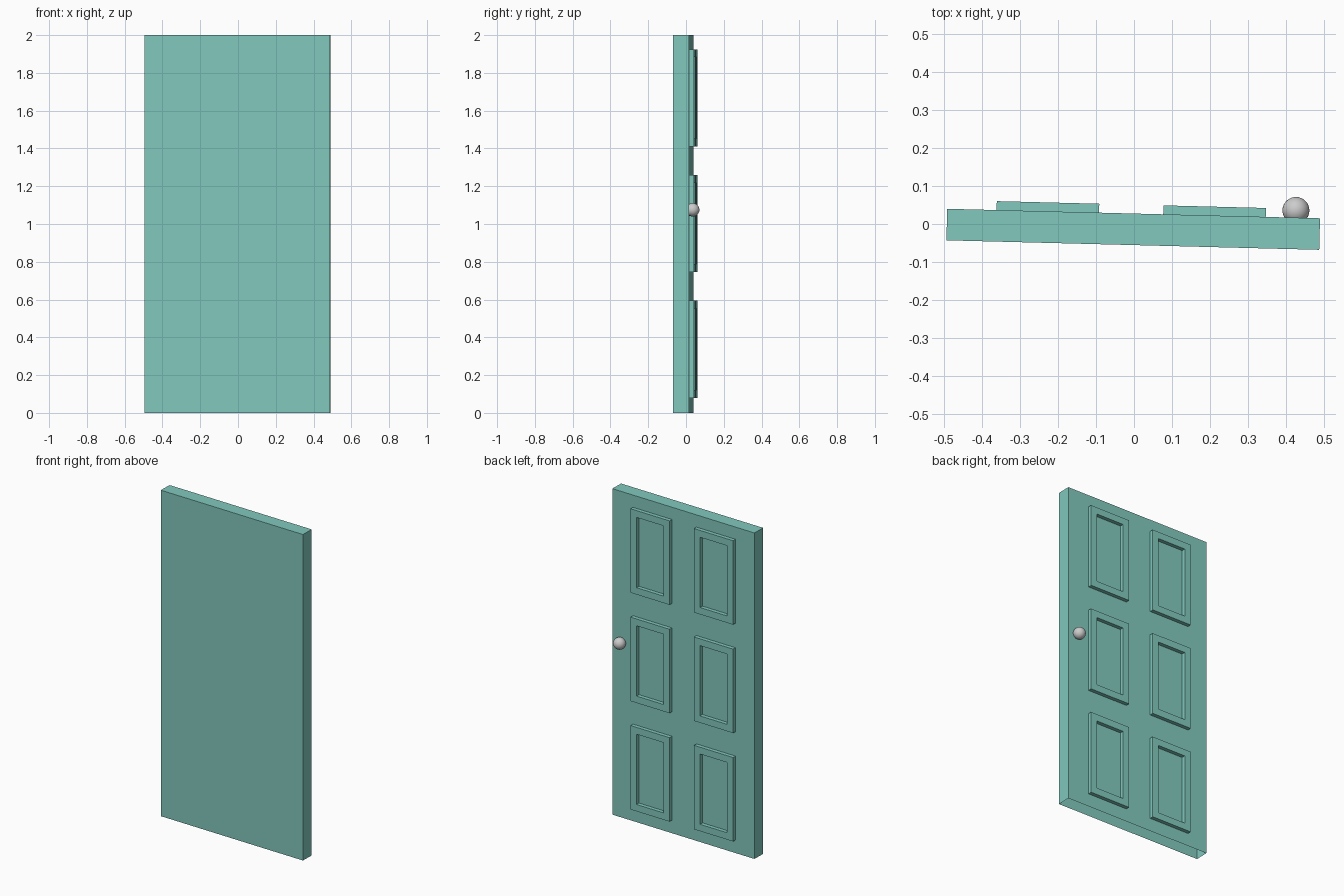
import bpy, bmesh
from math import radians
from mathutils import Matrix

if "Cube" in bpy.data.objects:
    bpy.data.objects.remove(bpy.data.objects["Cube"])

teal = bpy.data.materials.new("teal_paint")
teal.diffuse_color = (0.22, 0.58, 0.51, 1)
teal.use_nodes = True
teal.node_tree.nodes["Principled BSDF"].inputs["Base Color"].default_value = teal.diffuse_color

# The door hangs very slightly ajar; local origin is the middle of its panelled face
SWING = Matrix.Translation((-0.001, 0.0275, 0)) @ Matrix.Rotation(radians(-1.456), 4, 'Z')


def finish(name, bm, mat=None):
    me = bpy.data.meshes.new(name)
    bm.to_mesh(me)
    bm.free()
    ob = bpy.data.objects.new(name, me)
    bpy.context.collection.objects.link(ob)
    ob.matrix_world = SWING
    if mat:
        me.materials.append(mat)
    return ob


# Door slab, open along its underside
bm = bmesh.new()
bmesh.ops.create_cube(bm, size=1, matrix=Matrix.Translation((0, -0.0415, 1))
                      @ Matrix.Diagonal((0.982, 0.083, 2, 1)))
bm.normal_update()
bottom = [f for f in bm.faces if f.normal.z < -0.5]
bmesh.ops.delete(bm, geom=bottom, context='FACES_ONLY')
finish("door_slab", bm, teal)


# Raised rectangular moulding: outer wall, flat rim, inner wall
def moulding(name, x, z, w=0.27, h=0.515, border=0.042, depth=0.0235):
    bm = bmesh.new()
    rings = []
    for inset, y in ((0, 0), (0, depth), (border, depth), (border, 0)):
        a, b = w / 2 - inset, h / 2 - inset
        rings.append([bm.verts.new((x + sx * a, y, z + sz * b))
                      for sx, sz in ((-1, -1), (1, -1), (1, 1), (-1, 1))])
    for r, s in zip(rings, rings[1:]):
        for i in range(4):
            j = (i + 1) % 4
            bm.faces.new((r[j], r[i], s[i], s[j]))
    bm.normal_update()
    rim = max(bm.faces, key=lambda f: abs(f.normal.y))
    if rim.normal.y < 0:
        bmesh.ops.reverse_faces(bm, faces=bm.faces[:])
    finish(name, bm, teal)


for row, z in enumerate((0.3375, 1.0025, 1.6675)):
    for side, x in (("hinge", -0.226), ("knob", 0.213)):
        moulding(f"moulding_{side}_side_{row + 1}", x, z)

# Door knob
bm = bmesh.new()
bmesh.ops.create_uvsphere(bm, u_segments=32, v_segments=16, radius=0.0355,
                          matrix=Matrix.Translation((0.427, 0.019, 1.075)))
for f in bm.faces:
    f.smooth = True
finish("door_knob", bm)
